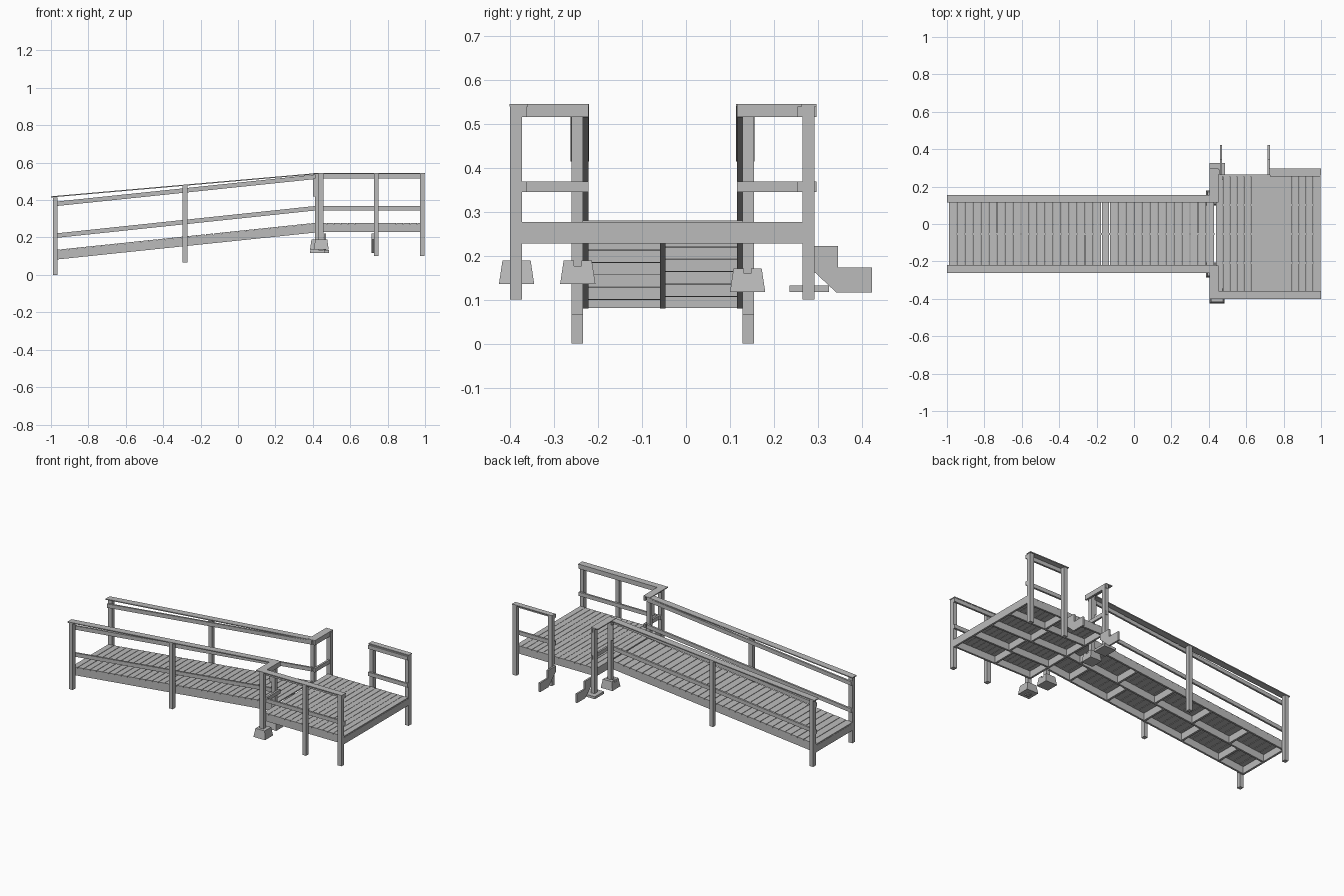
import bpy, bmesh
from mathutils import Vector

if "Cube" in bpy.data.objects:
    bpy.data.objects.remove(bpy.data.objects["Cube"])

wood = bpy.data.materials.new("weathered grey")
wood.use_nodes = True
GREY = (0.5, 0.5, 0.5, 1)
wood.diffuse_color = GREY
wood.node_tree.nodes["Principled BSDF"].inputs["Base Color"].default_value = GREY


def prism(name, base, offset):
    """Extrude a polygon of 3D points along an offset."""
    bm = bmesh.new()
    face = bm.faces.new([bm.verts.new(p) for p in base])
    top = bmesh.ops.extrude_face_region(bm, geom=[face])["geom"]
    verts = [v for v in top if isinstance(v, bmesh.types.BMVert)]
    bmesh.ops.translate(bm, verts=verts, vec=Vector(offset))
    bmesh.ops.recalc_face_normals(bm, faces=bm.faces)
    mesh = bpy.data.meshes.new(name)
    bm.to_mesh(mesh)
    bm.free()
    obj = bpy.data.objects.new(name, mesh)
    mesh.materials.append(wood)
    bpy.context.collection.objects.link(obj)
    return obj


def box(name, x, y, z):
    base = [(x[0], y[0], z[0]), (x[1], y[0], z[0]), (x[1], y[1], z[0]), (x[0], y[1], z[0])]
    return prism(name, base, (0, 0, z[1] - z[0]))


def sloped(name, x, y, low, high, depth):
    """Board along the ramp; low and high are its top heights at the two ends."""
    base = [(x[0], y[0], low - depth), (x[1], y[0], high - depth),
            (x[1], y[0], high), (x[0], y[0], low)]
    return prism(name, base, (0, y[1] - y[0], 0))


MID = -0.053          # ramp centre line
RAMP = (-0.99, 0.43)
SLOPE = 0.148 / 1.42


def ramp_z(x):
    return 0.08 + SLOPE * (x - RAMP[0])


def span(side, inner, outer):
    return tuple(sorted((MID + side * inner, MID + side * outer)))


# Ramp frame
sloped("ramp_middle_beam", RAMP, span(1, -0.006, 0.006), 0.125, 0.273, 0.045)
for side, label in ((-1, "right"), (1, "left")):
    sloped(label + "_ramp_beam", RAMP, span(side, 0.169, 0.181), 0.125, 0.273, 0.045)
    blocks = [-0.984] + [-0.77 + 0.035 * side + 0.27 * i for i in range(5)]
    for x in blocks:
        sloped(label + "_ramp_blocking", (x - 0.006, x + 0.006), span(side, 0.006, 0.169),
               ramp_z(x) + 0.043, ramp_z(x) + 0.044, 0.043)

# Ramp deck boards
COUNT = 33
step = (RAMP[1] - RAMP[0]) / COUNT
for i in range(COUNT):
    x = RAMP[0] + i * step
    z = ramp_z(x) + 0.052
    sloped("ramp_board", (x, x + step - 0.003), span(1, -0.181, 0.181), z, z + SLOPE * (step - 0.003), 0.007)

# Ramp railings
for side, label in ((-1, "right"), (1, "left")):
    post = span(side, 0.181, 0.207)
    rail = span(side, 0.169, 0.181)
    box(label + "_ramp_end_post", (-0.99, -0.965), post, (0, 0.415))
    box(label + "_ramp_middle_post", (-0.296, -0.271), post, (0.065, 0.478))
    box(label + "_ramp_top_post", (0.413, 0.438), post, (0.15, 0.538))
    sloped(label + "_ramp_top_rail", RAMP, rail, 0.39, 0.538, 0.024)
    sloped(label + "_ramp_middle_rail", RAMP, rail, 0.22, 0.37, 0.024)
    sloped(label + "_ramp_rail_cap", (-1, 0.43), span(side, 0.167, 0.209), 0.42, 0.545, 0.006)
    box(label + "_rail_splice", (0.4, 0.413), span(side, 0.199, 0.207), (0.42, 0.515))

# Landing frame and deck
DECK_X, DECK_Y = (0.438, 0.997), (-0.373, 0.265)
TOP = 0.27
joists = [-0.367, -0.208, -0.053, 0.102, 0.259]
for y in joists:
    box("landing_joist", DECK_X, (y - 0.006, y + 0.006), (0.228, TOP))
for i, (a, b) in enumerate(zip(joists, joists[1:])):
    for x in (0.444, 0.7 + 0.03 * (i % 2), 0.991):
        box("landing_blocking", (x - 0.006, x + 0.006), (a + 0.006, b - 0.006), (0.228, TOP))
boards = 15
step = (DECK_X[1] - DECK_X[0]) / boards
for i in range(boards):
    x = DECK_X[0] + i * step
    box("landing_board", (x, x + step - 0.002), DECK_Y, (TOP, 0.277))

# Landing railings: front run, short back run and the two returns to the ramp
RAILS = (("top", 0.515, 0.539), ("middle", 0.345, 0.369))
for label, post, rail, cap, start, posts in (
        ("front", (-0.4, -0.373), (-0.373, -0.361), (-0.401, -0.359), 0.43, (0.443, 0.739, 0.985)),
        ("back", (0.265, 0.292), (0.253, 0.265), (0.263, 0.297), 0.726, (0.443, 0.739, 0.985))):
    for x in posts:
        low = 0.13 if x < 0.5 else 0.1
        box(label + "_landing_post", (x - 0.013, x + 0.013), post, (low, 0.539))
    for part, low, high in RAILS:
        box(label + "_landing_" + part + "_rail", (start, 0.998), rail, (low, high))
    box(label + "_landing_rail_cap", (start - 0.004, 1), cap, (0.539, 0.545))
for label, y in (("front", (-0.4, -0.222)), ("back", (0.116, 0.296))):
    for part, low, high in RAILS:
        box(label + "_return_" + part + "_rail", (0.44, 0.452), y, (low, high))
    box(label + "_return_cap", (0.405, 0.452), y, (0.539, 0.545))

# Pier footings
def pier(name, x, y, z, notched):
    profile = [(-0.04, 0), (0.04, 0), (0.032, 0.053)]
    if notched:
        profile += [(0.008, 0.053), (0.008, 0.041), (-0.008, 0.041), (-0.008, 0.053)]
    profile.append((-0.032, 0.053))
    obj = prism(name, [(x - 0.04, y + u, z + v) for u, v in profile], (0.08, 0, 0))
    for v in obj.data.vertices:  # taper along x towards the top
        v.co.x = x + (v.co.x - x) * (1 - 0.2 * (v.co.z - z) / 0.053)


pier("front_landing_pier", 0.445, -0.385, 0.136, False)
pier("right_ramp_pier", 0.425, -0.246, 0.136, True)
pier("left_ramp_pier", 0.425, 0.14, 0.118, True)
box("back_landing_pad", (0.405, 0.487), (0.235, 0.325), (0.117, 0.132))

# Stair stringers at the back opening
STEPS = [(0.265, 0.222), (0.345, 0.222), (0.345, 0.173), (0.423, 0.173),
         (0.423, 0.116), (0.342, 0.116), (0.265, 0.188)]
for x in (0.459, 0.715):
    prism("stair_stringer", [(x, y, z) for y, z in STEPS], (0.011, 0, 0))
